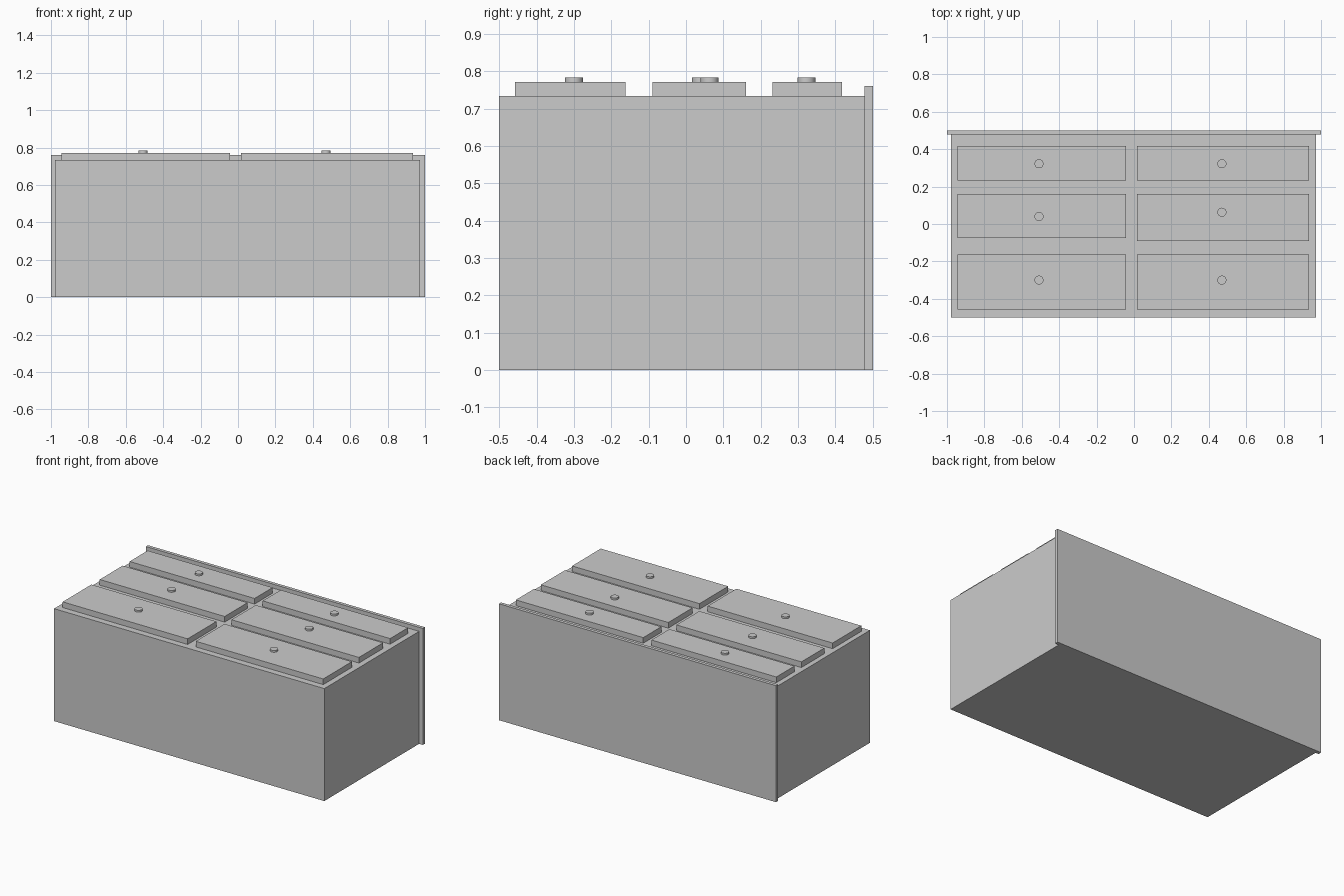
import bpy

cube = bpy.data.objects.get("Cube")
if cube:
    bpy.data.objects.remove(cube, do_unlink=True)

grey = bpy.data.materials.new("light_grey")
grey.use_nodes = True
colour = (0.6, 0.6, 0.6, 1)
grey.diffuse_color = colour
grey.node_tree.nodes["Principled BSDF"].inputs["Base Color"].default_value = colour


def box(name, xs, ys, zs):
    """Box spanning the given (low, high) ranges."""
    spans = (xs, ys, zs)
    bpy.ops.mesh.primitive_cube_add(size=1, location=[sum(s) / 2 for s in spans])
    obj = bpy.context.object
    obj.name = name
    obj.scale = [s[1] - s[0] for s in spans]
    bpy.ops.object.transform_apply(location=False, rotation=False, scale=True)
    obj.data.materials.append(grey)


def knob(name, x, y):
    """Small flat round pull on a drawer face."""
    low, high = DRAWER_TOP - 0.005, 0.783
    bpy.ops.mesh.primitive_cylinder_add(
        vertices=32, radius=0.024, depth=high - low, location=(x, y, (low + high) / 2))
    obj = bpy.context.object
    obj.name = name
    bpy.ops.object.shade_smooth_by_angle()
    obj.data.materials.append(grey)


BODY_TOP, DRAWER_TOP = 0.734, 0.771

# Cabinet body and the wider panel along its edge
box("cabinet_body", (-0.978, 0.973), (-0.5, 0.478), (0, BODY_TOP))
box("top_panel", (-1, 1), (0.478, 0.5), (0, 0.76))

# Two columns of drawer fronts: x range, knob x, then rows of (y range, knob y)
columns = {
    "right": ((-0.945, -0.043), -0.508,
              {"upper": (0.232, 0.418, 0.322), "middle": (-0.076, 0.16, 0.04),
               "lower": (-0.458, -0.162, -0.3)}),
    "left": ((0.016, 0.936), 0.47,
             {"upper": (0.232, 0.418, 0.322), "middle": (-0.09, 0.16, 0.063),
              "lower": (-0.458, -0.162, -0.3)}),
}
for side, (xs, knob_x, rows) in columns.items():
    for row, (y0, y1, knob_y) in rows.items():
        box(f"{row}_{side}_drawer", xs, (y0, y1), (BODY_TOP - 0.005, DRAWER_TOP))
        knob(f"{row}_{side}_knob", knob_x, knob_y)
